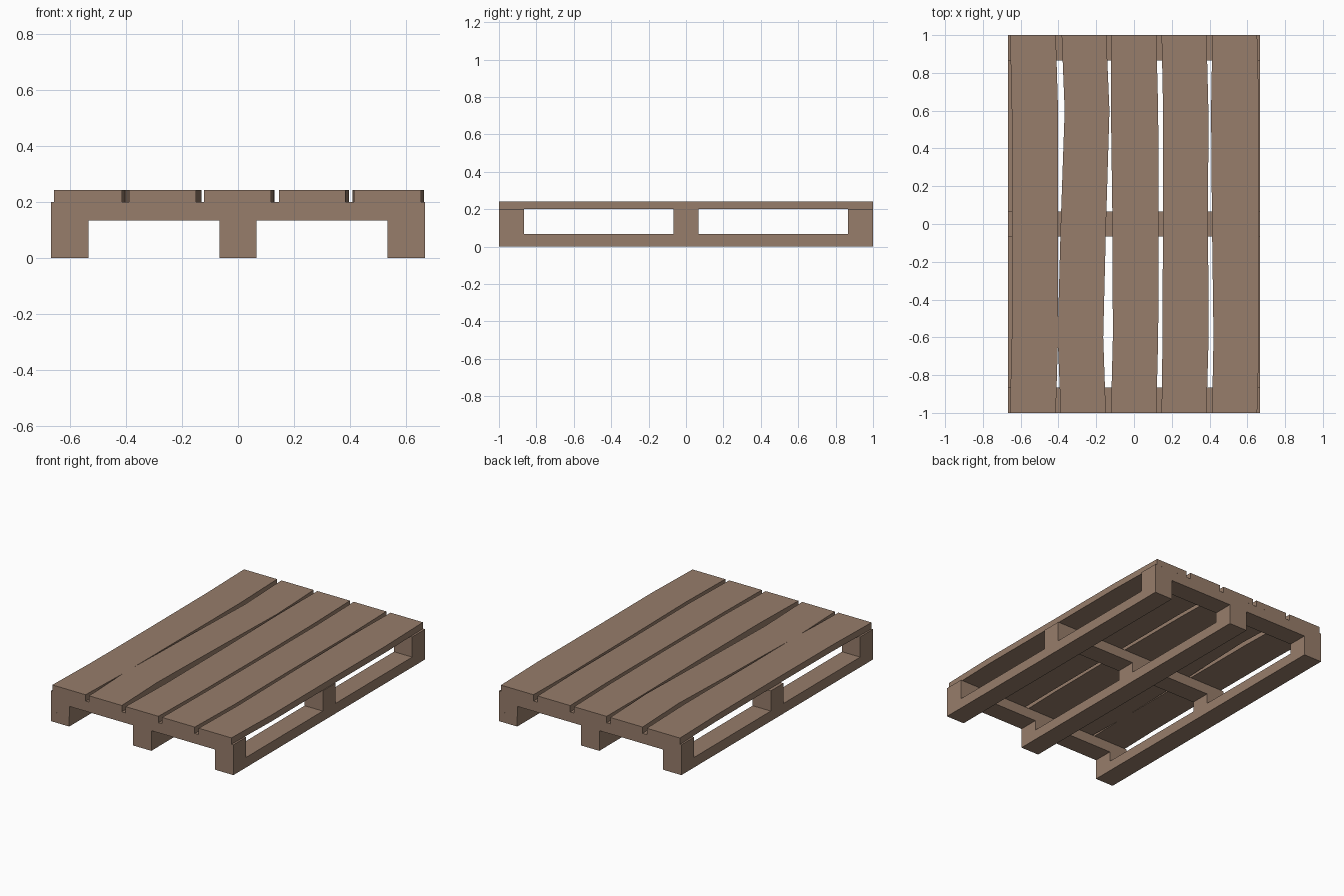
import bpy, bmesh

if "Cube" in bpy.data.objects:
    bpy.data.objects.remove(bpy.data.objects["Cube"])

wood = bpy.data.materials.new("pallet_wood")
wood.diffuse_color = (0.31, 0.205, 0.145, 1)
wood.use_nodes = True
wood.node_tree.nodes["Principled BSDF"].inputs["Base Color"].default_value = wood.diffuse_color


def finish(name, bm):
    bmesh.ops.recalc_face_normals(bm, faces=bm.faces)
    me = bpy.data.meshes.new(name)
    bm.to_mesh(me)
    bm.free()
    me.materials.append(wood)
    ob = bpy.data.objects.new(name, me)
    bpy.context.collection.objects.link(ob)


def prism(name, outline, z0, z1):
    # extrude a flat outline upward
    bm = bmesh.new()
    face = bm.faces.new([bm.verts.new((x, y, z0)) for x, y in outline])
    up = bmesh.ops.extrude_face_region(bm, geom=[face])["geom"]
    for v in up:
        if isinstance(v, bmesh.types.BMVert):
            v.co.z = z1
    finish(name, bm)


def box(name, cx, cy, wx, wy, z0, z1):
    x, y = wx / 2, wy / 2
    prism(name, [(cx - x, cy - y), (cx + x, cy - y), (cx + x, cy + y), (cx - x, cy + y)], z0, z1)


T = 0.1333          # beam width
B = T / 2           # beam height
XS = (-0.6, 0, 0.6)
YS = (-0.9333, 0, 0.9333)

# bottom runners, running front to back
for i, x in enumerate(XS):
    box(f"runner_{i + 1}", x, 0, T, 2, 0, B)
    # spacer blocks between runners and cross beams
    for j, y in enumerate(YS):
        box(f"block_{i + 1}_{j + 1}", x, y, T, T, B, 2 * B)

# cross beams, running left to right
for j, y in enumerate(YS):
    box(f"cross_beam_{j + 1}", 0, y, 1.3333, T, 2 * B, 3 * B)

# warped deck planks: left and right edge x at each station along y
STATIONS = (-1, -0.6, 0, 0.6, 1)
PLANKS = [
    ((-.657, -.647, -.645, -.647, -.656), (-.414, -.402, -.402, -.402, -.414)),
    ((-.388, -.404, -.388, -.367, -.383), (-.149, -.163, -.148, -.130, -.147)),
    ((-.122, -.112, -.114, -.122, -.120), (.118, .128, .131, .128, .118)),
    ((.146, .151, .153, .154, .146), (.384, .395, .392, .394, .384)),
    ((.413, .421, .413, .408, .415), (.652, .663, .661, .662, .652)),
]
for i, (left, right) in enumerate(PLANKS):
    outline = list(zip(left, STATIONS)) + list(zip(right, STATIONS))[::-1]
    prism(f"deck_plank_{i + 1}", outline, 3 * B, 0.242)
